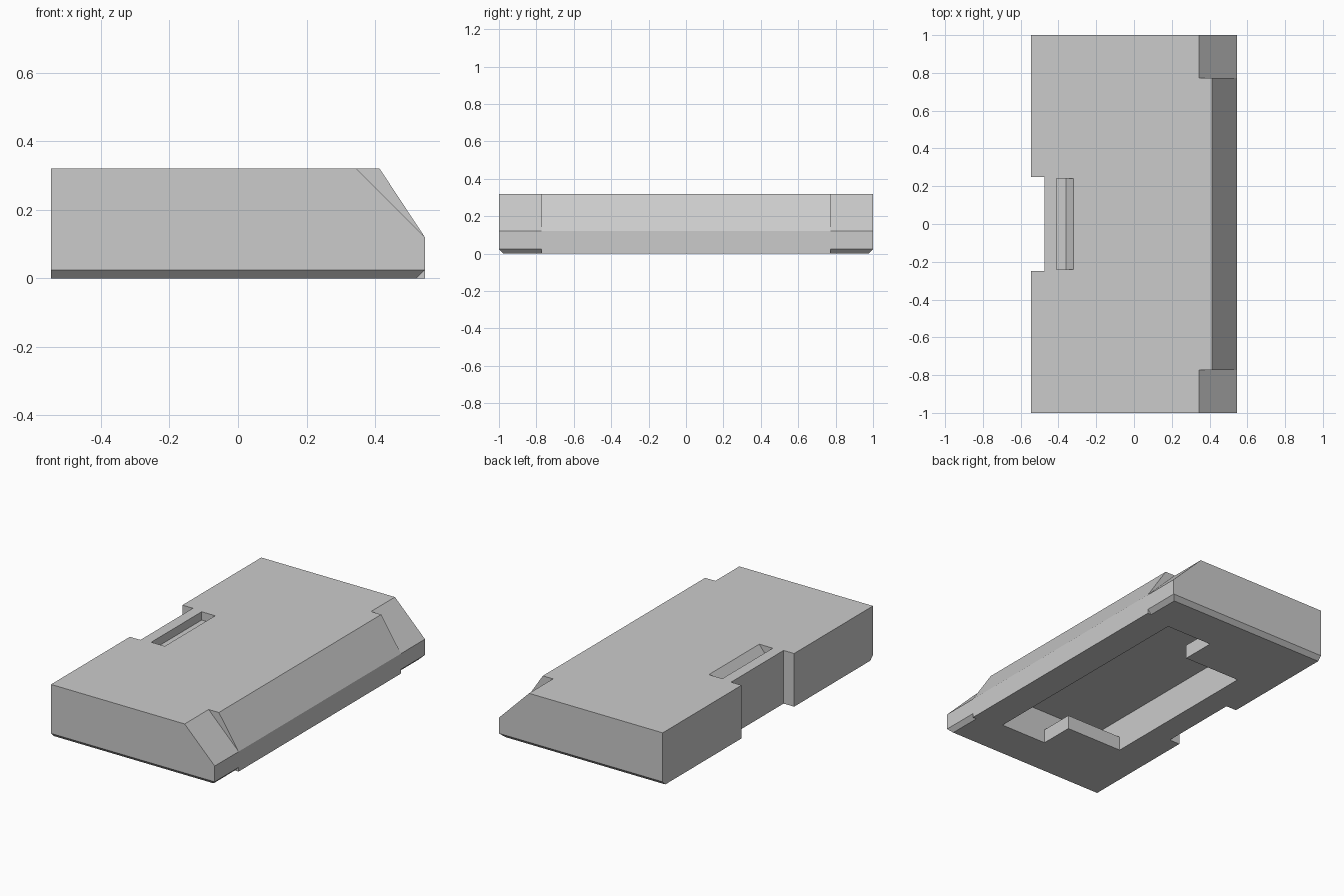
import bpy
import bmesh
from mathutils import Vector

cube = bpy.data.objects.get("Cube")
if cube:
    bpy.data.objects.remove(cube, do_unlink=True)

# One matte grey for the whole part
grey = bpy.data.materials.new("plain_grey")
grey.use_nodes = True
colour = (0.6, 0.6, 0.6, 1)
grey.diffuse_color = colour
grey.node_tree.nodes["Principled BSDF"].inputs["Base Color"].default_value = colour

# How a flat profile point (a, b) at depth c is placed for each extrusion axis
PLACE = {
    "x": lambda a, b, c: (c, a, b),
    "y": lambda a, b, c: (a, c, b),
    "z": lambda a, b, c: (a, b, c),
}


def prism(name, profile, axis, lo, hi):
    """Extrude a closed profile along one axis from lo to hi."""
    bm = bmesh.new()
    place = PLACE[axis]
    face = bm.faces.new([bm.verts.new(place(a, b, lo)) for a, b in profile])
    grown = bmesh.ops.extrude_face_region(bm, geom=[face])
    moved = [g for g in grown["geom"] if isinstance(g, bmesh.types.BMVert)]
    bmesh.ops.translate(bm, verts=moved, vec=Vector(place(0, 0, hi - lo)))
    bmesh.ops.recalc_face_normals(bm, faces=bm.faces)
    mesh = bpy.data.meshes.new(name)
    bm.to_mesh(mesh)
    bm.free()
    mesh.materials.append(grey)
    obj = bpy.data.objects.new(name, mesh)
    bpy.context.scene.collection.objects.link(obj)
    return obj


def rect(a0, a1, b0, b1):
    return [(a0, b0), (a1, b0), (a1, b1), (a0, b1)]


# Housing with its long sloped front edge
BACK, FRONT, TOP = -0.545, 0.545, 0.32
housing = prism("housing",
                [(BACK, 0), (FRONT, 0), (FRONT, 0.12), (0.413, TOP), (BACK, TOP)],
                "y", -1, 1)
cutters = []

# Both ends: flatter corner slope and small chamfers underneath
for s in (-1, 1):
    lo, hi = sorted((s * 0.772, s * 1.1))
    cutters += [
        prism("corner_slope_cutter", [(0.325, 0.34), (0.56, 0.105), (0.56, 0.34)],
              "y", lo, hi),
        prism("corner_chamfer_cutter", [(0.51, -0.01), (0.555, 0.035), (0.555, -0.01)],
              "y", lo, hi),
        prism("end_chamfer_cutter",
              [(s * 0.965, -0.01), (s * 1.01, 0.035), (s * 1.01, -0.01)],
              "x", -0.6, 0.6),
    ]

# Rear notch and the finger slot with one sloped side
cutters.append(prism("notch_cutter", rect(-0.6, -0.475, -0.25, 0.25), "z", -0.1, 0.4))
cutters.append(prism("slot_cutter",
                     [(-0.41, 0.34), (-0.41, 0.27), (-0.36, 0.27),
                      (-0.32, TOP), (-0.32, 0.34)], "y", -0.24, 0.24))

# Inner cavity and its T-shaped opening in the base
cutters.append(prism("cavity_cutter", rect(-0.33, 0.36, -0.73, 0.73), "z", 0.085, 0.2))
opening = [(0.36, -0.73), (0.36, 0.73), (0.05, 0.73), (0.05, 0.52),
           (-0.33, 0.52), (-0.33, -0.52), (0.05, -0.52), (0.05, -0.73)]
cutters.append(prism("opening_cutter", opening, "z", -0.1, 0.12))

for cutter in cutters:
    cutter.hide_render = True
    cut = housing.modifiers.new(cutter.name, "BOOLEAN")
    cut.operation = "DIFFERENCE"
    cut.solver = "EXACT"
    cut.object = cutter

# Bake the cuts and drop the cutters
bpy.context.view_layer.update()
depsgraph = bpy.context.evaluated_depsgraph_get()
baked = bpy.data.meshes.new_from_object(housing.evaluated_get(depsgraph))
housing.modifiers.clear()
housing.data = baked
for cutter in cutters:
    bpy.data.objects.remove(cutter, do_unlink=True)
housing.data.materials.clear()
housing.data.materials.append(grey)
for poly in housing.data.polygons:
    poly.material_index = 0
    poly.use_smooth = False
